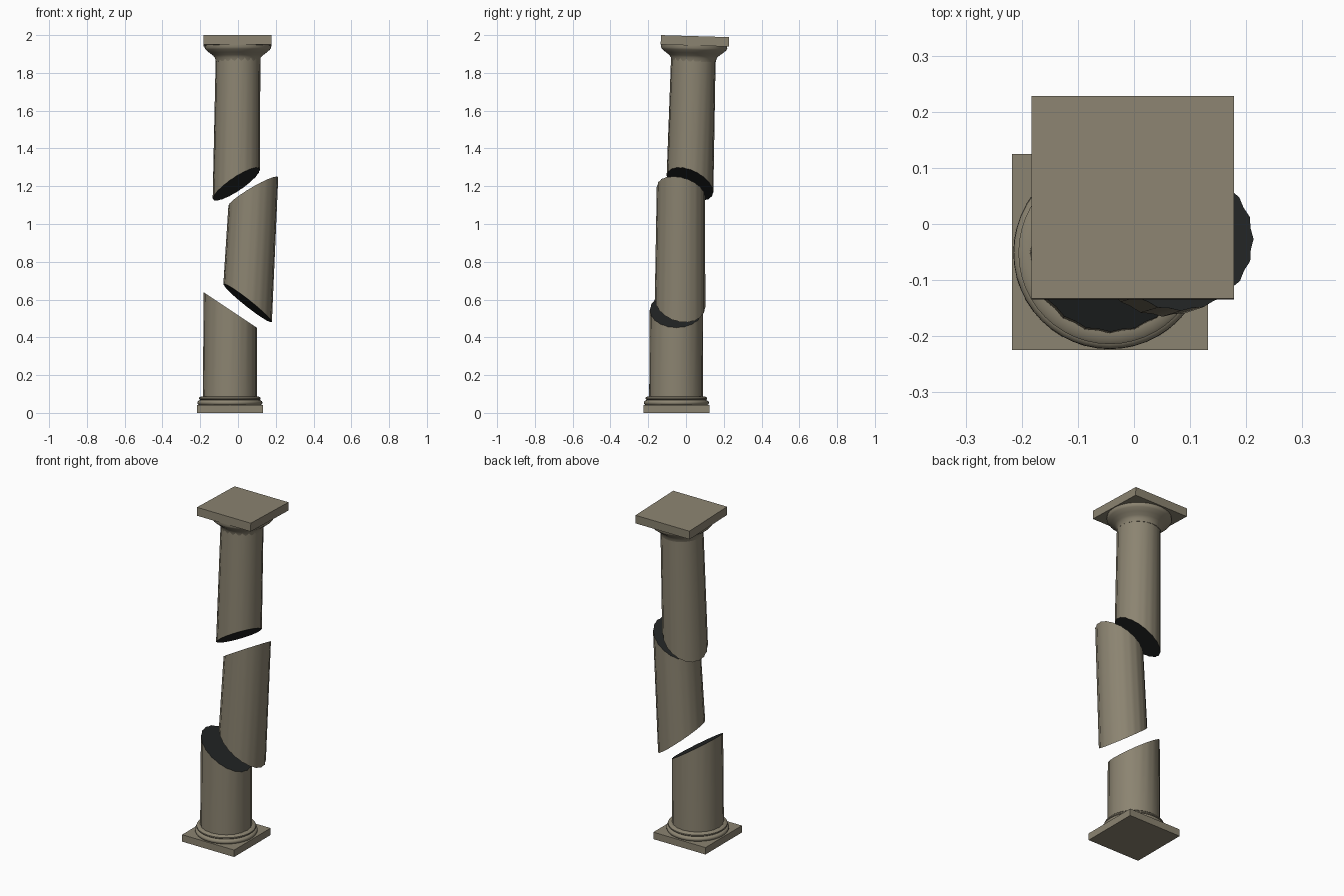
import bpy, bmesh, math
from mathutils import Vector, Matrix

cube = bpy.data.objects.get("Cube")
if cube:
    bpy.data.objects.remove(cube, do_unlink=True)


def material(name, rgb):
    mat = bpy.data.materials.new(name)
    mat.use_nodes = True
    mat.diffuse_color = (*rgb, 1)
    mat.node_tree.nodes["Principled BSDF"].inputs["Base Color"].default_value = (*rgb, 1)
    return mat


STONE = material("weathered_stone", (0.26, 0.23, 0.165))
DARK = material("dark_break", (0.016, 0.018, 0.018))
FLUTES = 20
FLUTE_DEPTH = 0.0035


def finish(bm, name, smooth=True):
    bmesh.ops.recalc_face_normals(bm, faces=bm.faces)
    mesh = bpy.data.meshes.new(name)
    bm.to_mesh(mesh)
    bm.free()
    obj = bpy.data.objects.new(name, mesh)
    bpy.context.collection.objects.link(obj)
    for mat in (STONE, DARK):
        mesh.materials.append(mat)
    if smooth:
        bpy.ops.object.select_all(action='DESELECT')
        obj.select_set(True)
        bpy.context.view_layer.objects.active = obj
        bpy.ops.object.shade_smooth_by_angle(angle=math.radians(45))
    return obj


def skin(bm, rings):
    """Join rings of points into a closed tube."""
    loops = [[bm.verts.new(p) for p in ring] for ring in rings]
    n = len(loops[0])
    for a, b in zip(loops, loops[1:]):
        for i in range(n):
            j = (i + 1) % n
            bm.faces.new((a[i], a[j], b[j], b[i]))
    bm.faces.new(loops[0][::-1])
    bm.faces.new(loops[-1])


def fluted_shaft(name, bottom, top, r_bottom, r_top, cuts):
    """Leaning fluted drum; each cut is (point, dz/dx, dz/dy, side removed)."""
    def ring(center, r):
        pts = []
        for i in range(FLUTES * 2):
            a = math.pi * i / FLUTES
            rr = r - FLUTE_DEPTH * (i % 2)
            pts.append(Vector(center) + Vector((rr * math.cos(a), rr * math.sin(a), 0)))
        return pts
    bm = bmesh.new()
    skin(bm, [ring(bottom, r_bottom), ring(top, r_top)])
    for point, dx, dy, side in cuts:
        normal = Vector((-dx, -dy, 1)).normalized() * side
        bmesh.ops.bisect_plane(bm, geom=bm.verts[:] + bm.edges[:] + bm.faces[:],
                               plane_co=point, plane_no=normal, clear_outer=True)
        rim = [e for e in bm.edges if e.is_boundary]
        for face in bmesh.ops.holes_fill(bm, edges=rim, sides=0)["faces"]:
            face.material_index = 1
    return finish(bm, name)


def lathe(name, profile, center, tilt=0.0, steps=48):
    bm = bmesh.new()
    skin(bm, [[(r * math.cos(2 * math.pi * i / steps), r * math.sin(2 * math.pi * i / steps), z)
               for i in range(steps)] for r, z in profile])
    bm.transform(Matrix.Translation(center) @ Matrix.Rotation(tilt, 4, 'X'))
    return finish(bm, name)


def slab(name, size, center, tilt=0.0):
    bm = bmesh.new()
    bmesh.ops.create_cube(bm, size=1, matrix=Matrix.Translation(center)
                          @ Matrix.Rotation(tilt, 4, 'X') @ Matrix.Diagonal((*size, 1)))
    return finish(bm, name, smooth=False)


# Base: square plinth and rounded mouldings
slab("plinth", (0.349, 0.349, 0.042), (-0.043, -0.05, 0.021))
lathe("base_moulding",
      [(0.158, 0.04), (0.168, 0.044), (0.172, 0.052), (0.171, 0.06), (0.164, 0.066),
       (0.157, 0.068), (0.163, 0.073), (0.163, 0.08), (0.157, 0.085), (0.144, 0.088)],
      (-0.043, -0.051, 0))

# Three broken shaft drums
fluted_shaft("lower_shaft", (-0.043, -0.052, 0.08), (-0.041, -0.051, 0.75), 0.143, 0.14,
             [((-0.042, -0.051, 0.545), -0.667, 0.0, 1)])
fluted_shaft("middle_shaft", (0.039, -0.033, 0.38), (0.092, -0.026, 1.36), 0.136, 0.126,
             [((0.055, -0.031, 0.578), -0.78, -0.17, -1),
              ((0.079, -0.028, 1.172), 0.57, -0.2, 1)])
fluted_shaft("upper_shaft", (-0.01, 0.015, 1.0), (0.0, 0.039, 1.885), 0.127, 0.118,
             [((-0.008, 0.02, 1.212), 0.62, -0.35, -1)])

# Capital: flared bell under a square slab, both leaning backward slightly
LEAN = -0.03
lathe("capital_bell",
      [(0.117, -0.02), (0.121, 0.0), (0.131, 0.012), (0.15, 0.026), (0.169, 0.042),
       (0.176, 0.052), (0.174, 0.072)],
      (-0.001, 0.041, 1.88), LEAN)
slab("capital_slab", (0.361, 0.361, 0.05), (-0.002, 0.047, 1.9695), LEAN)
